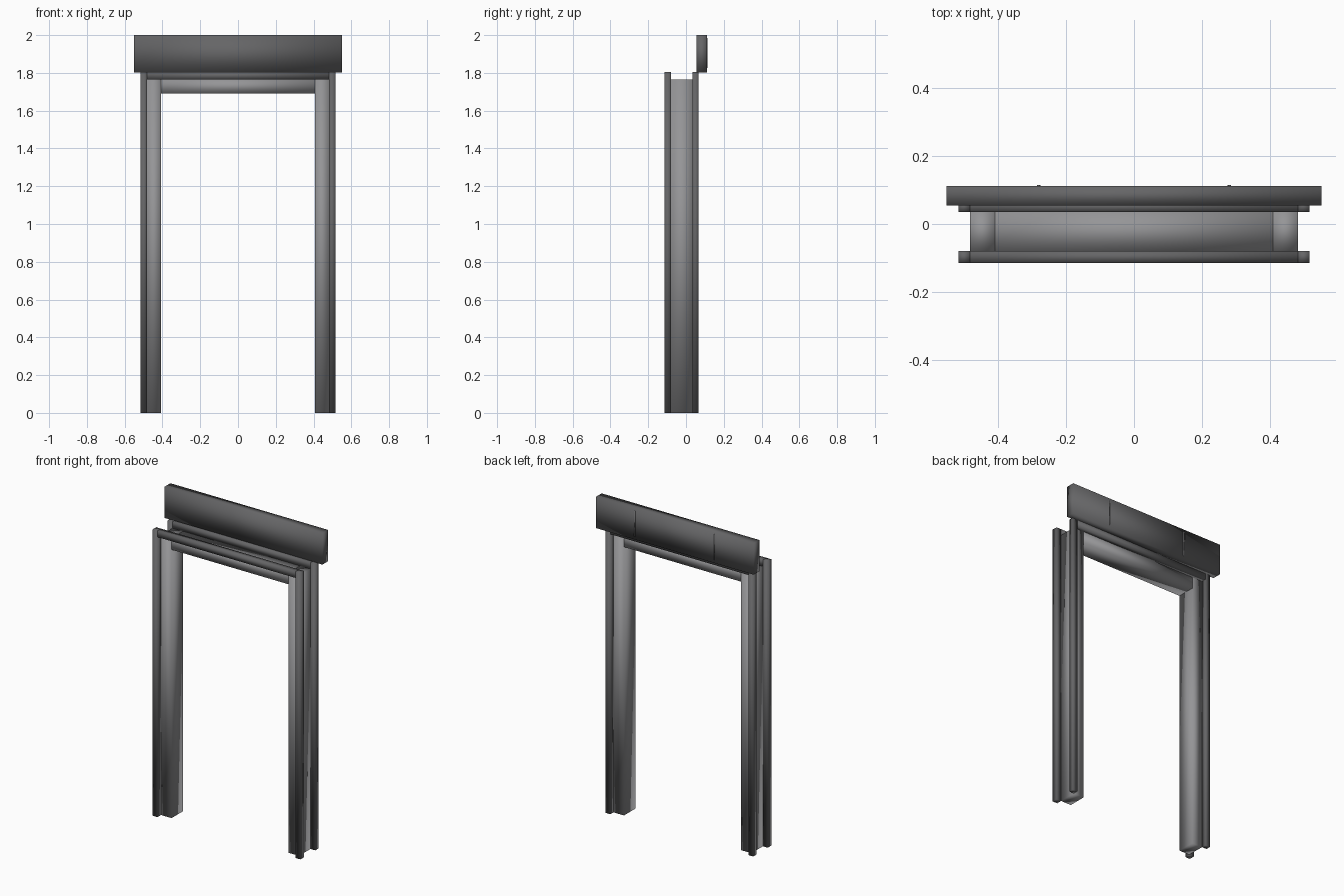
import bpy

if "Cube" in bpy.data.objects:
    bpy.data.objects.remove(bpy.data.objects["Cube"])

def material(name, value):
    mat = bpy.data.materials.new(name)
    mat.diffuse_color = (value, value, value * 1.03, 1)
    mat.use_nodes = True
    mat.node_tree.nodes["Principled BSDF"].inputs["Base Color"].default_value = mat.diffuse_color
    return mat

MID = material("mid_grey", 0.30)
DARK = material("dark_grey", 0.13)

def box(name, x, y, z, mat, mirror=False):
    """Smooth-shaded box from (min, max) ranges, optionally mirrored across x = 0."""
    bpy.ops.mesh.primitive_cube_add(size=1)
    ob = bpy.context.object
    ob.name = name
    for v in ob.data.vertices:
        v.co = [r[0] if c < 0 else r[1] for c, r in zip(v.co, (x, y, z))]
    ob.data.shade_smooth()
    ob.data.materials.append(mat)
    if mirror:
        ob.modifiers.new("Mirror", 'MIRROR').use_mirror_merge = False
    return ob

INNER, OUTER, TRIM = 0.408, 0.481, 0.515      # half widths
HEAD_Z, JAMB_Z, TRIM_Z = 1.692, 1.765, 1.805  # heights
JAMB_Y = (-0.079, 0.035)

# Door jambs and head piece between them
box("jamb", (INNER, OUTER), JAMB_Y, (0, JAMB_Z), MID, mirror=True)
box("head_jamb", (-INNER, INNER), JAMB_Y, (HEAD_Z, JAMB_Z), MID)

# Outer trim strips on the front and back edges
for side, y in (("front", (-0.114, JAMB_Y[0])), ("back", (JAMB_Y[1], 0.066))):
    box(side + "_side_trim", (OUTER, TRIM), y, (0, TRIM_Z), DARK, mirror=True)
    box(side + "_top_trim", (-OUTER, OUTER), y, (JAMB_Z, TRIM_Z), DARK)

# Header board with two slim upright ribs on its back face
box("header_board", (-0.55, 0.55), (0.055, 0.112), (1.803, 2.0), DARK)
box("header_rib", (0.275, 0.285), (0.105, 0.115), (1.825, 1.985), DARK, mirror=True)
